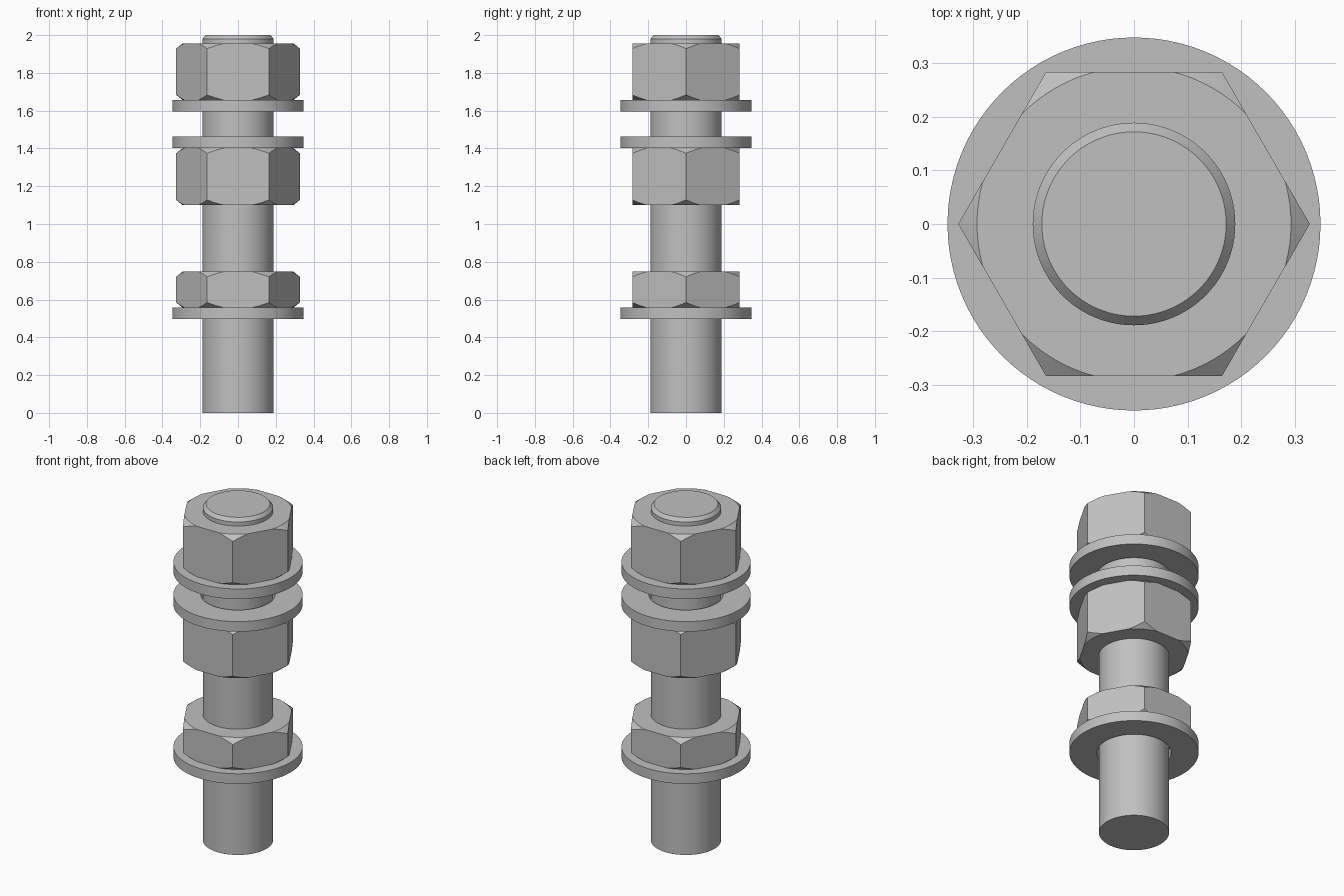
import bpy, bmesh, math

cube = bpy.data.objects.get("Cube")
if cube:
    bpy.data.objects.remove(cube, do_unlink=True)

steel = bpy.data.materials.new("grey steel")
steel.use_nodes = True
GREY = (0.53, 0.53, 0.53, 1)
steel.diffuse_color = GREY
steel.node_tree.nodes["Principled BSDF"].inputs["Base Color"].default_value = GREY

ROD_R = 0.189
WASHER_R, WASHER_HOLE, WASHER_H = 0.348, 0.2, 0.06
NUT_R, NUT_FACE_R, CHAMFER = 0.328, 0.293, 0.028


def turned(name, profile, ring=False, sides=96):
    """Turn a (radius, z) profile about z; a ring is closed, otherwise ends are capped."""
    bm = bmesh.new()
    loops = [[bm.verts.new((r * math.cos(math.tau * i / sides),
                            r * math.sin(math.tau * i / sides), z))
              for i in range(sides)] for r, z in profile]
    pairs = list(zip(loops, loops[1:]))
    if ring:
        pairs.append((loops[-1], loops[0]))
    else:
        bm.faces.new(loops[0])
        bm.faces.new(loops[-1])
    for a, b in pairs:
        for i in range(sides):
            j = (i + 1) % sides
            bm.faces.new((a[i], a[j], b[j], b[i]))
    bmesh.ops.recalc_face_normals(bm, faces=bm.faces)
    mesh = bpy.data.meshes.new(name)
    bm.to_mesh(mesh)
    bm.free()
    mesh.materials.append(steel)
    obj = bpy.data.objects.new(name, mesh)
    bpy.context.collection.objects.link(obj)
    return obj


def smooth(obj):
    bpy.ops.object.select_all(action='DESELECT')
    obj.select_set(True)
    bpy.context.view_layer.objects.active = obj
    bpy.ops.object.shade_smooth_by_angle(angle=math.radians(25))


def washer(name, z):
    top = z + WASHER_H
    smooth(turned(name, [(WASHER_HOLE, z), (WASHER_R, z),
                         (WASHER_R, top), (WASHER_HOLE, top)], ring=True))


def nut(name, z, top):
    # Hexagonal prism trimmed by a turned blank with conical ends
    obj = turned(name, [(NUT_R, z), (NUT_R, top)], sides=6)
    slope = (NUT_R - NUT_FACE_R) / CHAMFER
    mid_r = NUT_R + 0.02
    drop = (mid_r - NUT_FACE_R) / slope
    e = 0.01
    blank = turned(name + "_blank", [
        (ROD_R - 0.001, z - e), (NUT_FACE_R - e * slope, z - e),
        (mid_r, z + drop), (mid_r, top - drop),
        (NUT_FACE_R - e * slope, top + e), (ROD_R - 0.001, top + e)], ring=True)
    blank.hide_render = True
    mod = obj.modifiers.new("chamfer", 'BOOLEAN')
    mod.operation = 'INTERSECT'
    mod.solver = 'EXACT'
    mod.object = blank
    bpy.context.view_layer.objects.active = obj
    bpy.ops.object.modifier_apply(modifier=mod.name)
    bpy.data.objects.remove(blank, do_unlink=True)
    smooth(obj)


# Plain rod with a small bevel at its upper end
smooth(turned("rod", [(ROD_R, 0), (ROD_R, 1.98), (0.172, 2)]))

# Lower thin nut on its washer
washer("lower_washer", 0.497)
nut("lower_thin_nut", 0.557, 0.748)

# Facing pair of thick nuts and washers
nut("middle_nut", 1.1, 1.402)
washer("middle_washer", 1.402)
washer("upper_washer", 1.596)
nut("upper_nut", 1.656, 1.956)
